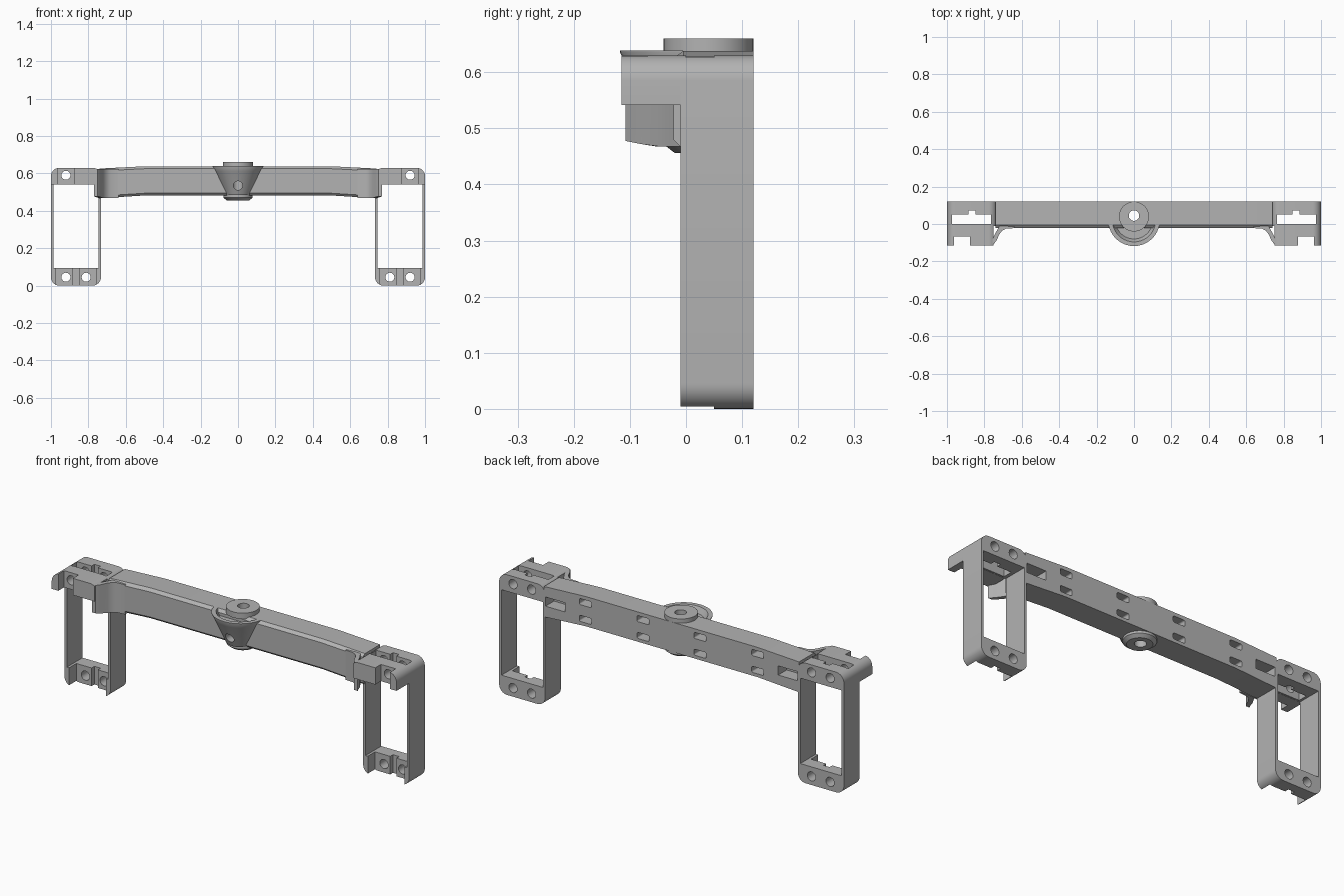
import bpy, bmesh, math
from mathutils import Vector

if "Cube" in bpy.data.objects:
    bpy.data.objects.remove(bpy.data.objects["Cube"])

GREY = (0.45, 0.45, 0.45, 1)
grey = bpy.data.materials.new("plain grey")
grey.use_nodes = True
grey.diffuse_color = GREY
grey.node_tree.nodes["Principled BSDF"].inputs["Base Color"].default_value = GREY
parts = []


def loft(name, rings, keep=True):
    """Skin a list of equal rings and cap both ends."""
    bm = bmesh.new()
    rows = [[bm.verts.new(p) for p in ring] for ring in rings]
    n = len(rows[0])
    for a, b in zip(rows, rows[1:]):
        for i in range(n):
            j = (i + 1) % n
            bm.faces.new((a[i], a[j], b[j], b[i]))
    bm.faces.new(rows[0])
    bm.faces.new(rows[-1])
    bmesh.ops.recalc_face_normals(bm, faces=bm.faces)
    mesh = bpy.data.meshes.new(name)
    bm.to_mesh(mesh)
    bm.free()
    mesh.materials.append(grey)
    ob = bpy.data.objects.new(name, mesh)
    bpy.context.collection.objects.link(ob)
    if keep:
        parts.append(ob)
    return ob


def box(x0, x1, y0, y1, z0, z1):
    ring = [(x0, y0), (x1, y0), (x1, y1), (x0, y1)]
    return loft("cutter", [[(x, y, z) for x, y in ring] for z in (z0, z1)], False)


def circle(r, n=40):
    return [(r * math.cos(math.tau * i / n), r * math.sin(math.tau * i / n)) for i in range(n)]


def turned(name, y, profile, keep=True):
    """Upright round part from (radius, z) pairs."""
    return loft(name, [[(a, y + b, z) for a, b in circle(r)] for r, z in profile], keep)


def bore(x, z, r, y0, y1):
    """Round cutter running front to back."""
    return loft("cutter", [[(x + a, y, z + b) for a, b in circle(r, 24)] for y in (y0, y1)], False)


def bake(ob):
    bpy.context.view_layer.update()
    deps = bpy.context.evaluated_depsgraph_get()
    mesh = bpy.data.meshes.new_from_object(ob.evaluated_get(deps))
    ob.modifiers.clear()
    ob.data = mesh


def cut(ob, *cutters):
    for c in cutters:
        mod = ob.modifiers.new("cut", "BOOLEAN")
        mod.operation, mod.solver, mod.object = "DIFFERENCE", "EXACT", c
        bake(ob)
        bpy.data.objects.remove(c)


def mirror(ob):
    ob.modifiers.new("mirror", "MIRROR").use_clip = False
    bake(ob)


def rounded_block(name, x0, x1, z0, z1, y0, y1, r=0.045):
    """Block with rounded corners seen from the front."""
    ring = []
    for k, (cx, cz) in enumerate([(x1 - r, z1 - r), (x0 + r, z1 - r), (x0 + r, z0 + r), (x1 - r, z0 + r)]):
        for s in range(9):
            a = math.pi / 2 * (k + s / 8)
            ring.append((cx + r * math.cos(a), cz + r * math.sin(a)))
    return loft(name, [[(x, y, z) for x, z in ring] for y in (y0, y1)])


# Cross beam, drooping slightly towards both ends
def section(x, low, high):
    pts = [(0.12, low), (0.12, high), (-0.005, high), (-0.022, high - 0.013),
           (-0.022, low + 0.012), (-0.01, low)]
    return [(x, y, z) for y, z in pts]


beam = loft("cross_beam", [section(-0.74, 0.467, 0.626), section(-0.5, 0.482, 0.638),
                           section(0.5, 0.482, 0.638), section(0.74, 0.467, 0.626)])
for x in (-0.5, -0.165, 0.165, 0.5):
    for z in (0.515, 0.603):
        slot = rounded_block("cutter", x - 0.035, x + 0.035, z - 0.016, z + 0.016, 0.06, 0.15, 0.008)
        parts.remove(slot)
        cut(beam, slot)
for x in (-0.675, 0.675):
    cut(beam, box(x - 0.056, x + 0.056, 0.05, 0.15, 0.525, 0.573))

# Curved walls where the beam meets the brackets
outer = [(0.64, -0.022), (0.685, -0.025), (0.705, -0.036), (0.72, -0.055), (0.735, -0.088), (0.75, -0.108)]
inner = [(0.77, -0.108), (0.755, -0.08), (0.742, -0.05), (0.73, -0.03), (0.72, -0.012), (0.64, -0.01)]
flare = loft("curved_wall", [[(x, y, 0.468 + max(0, -0.06 - y) * 0.2) for x, y in outer + inner],
                             [(x, y, 0.624) for x, y in outer + inner]])
mirror(flare)

# End brackets: tall open frames
frame = rounded_block("end_frame", 0.733, 1, 0, 0.63, -0.01, 0.12)
cut(frame,
    box(0.747, 0.986, -0.1, 0.2, 0.095, 0.543),
    box(0.76, 0.973, -0.1, 0.05, -0.1, 0.2),
    box(0.765, 0.973, 0, 0.05, 0.5, 0.7),
    box(0.848, 0.884, 0.02, 0.073, -0.1, 0.7))
for x in (0.812, 0.92):
    for z in (0.045, 0.59):
        cut(frame, bore(x, z, 0.024, 0.02, 0.2))
cut(frame, bore(0.92, 0.59, 0.024, -0.1, 0.03))
mirror(frame)

# Forward clamps on top of the frames
clamp = rounded_block("front_clamp", 0.733, 1, 0.4, 0.63, -0.115, -0.008)
cut(clamp,
    box(0.5, 1.2, -0.2, 0.1, 0.3, 0.542),
    box(0.5, 0.752, -0.2, 0.1, 0.3, 0.8),
    box(0.877, 0.962, -0.2, -0.068, 0.4, 0.8),
    bore(0.92, 0.59, 0.024, -0.2, 0.1))
mirror(clamp)

# Centre hub: top boss, front funnel and lower boss
boss = turned("top_boss", 0.04, [(0.08, 0.63), (0.08, 0.66)])
lower = turned("lower_boss", 0.04, [(0.06, 0.456), (0.078, 0.47), (0.078, 0.486)])
funnel = turned("front_funnel", 0.02, [(0.07, 0.485), (0.125, 0.61), (0.138, 0.636), (0.138, 0.639)])
cut(funnel,
    box(-0.3, 0.3, -0.005, 0.4, 0.3, 0.9),
    turned("cutter", 0.02, [(0.1, 0.61), (0.122, 0.65)], False),
    bore(0, 0.535, 0.024, -0.3, 0.1))
cut(beam, bore(0, 0.535, 0.024, -0.3, 0.03))
for ob in (boss, lower, beam):
    cut(ob, turned("cutter", 0.045, [(0.028, 0.3), (0.028, 0.9)], False))

# Smooth the round faces, keep hard edges
bpy.ops.object.select_all(action="DESELECT")
for ob in parts:
    ob.select_set(True)
bpy.context.view_layer.objects.active = parts[0]
bpy.ops.object.shade_smooth_by_angle(angle=math.radians(30))
